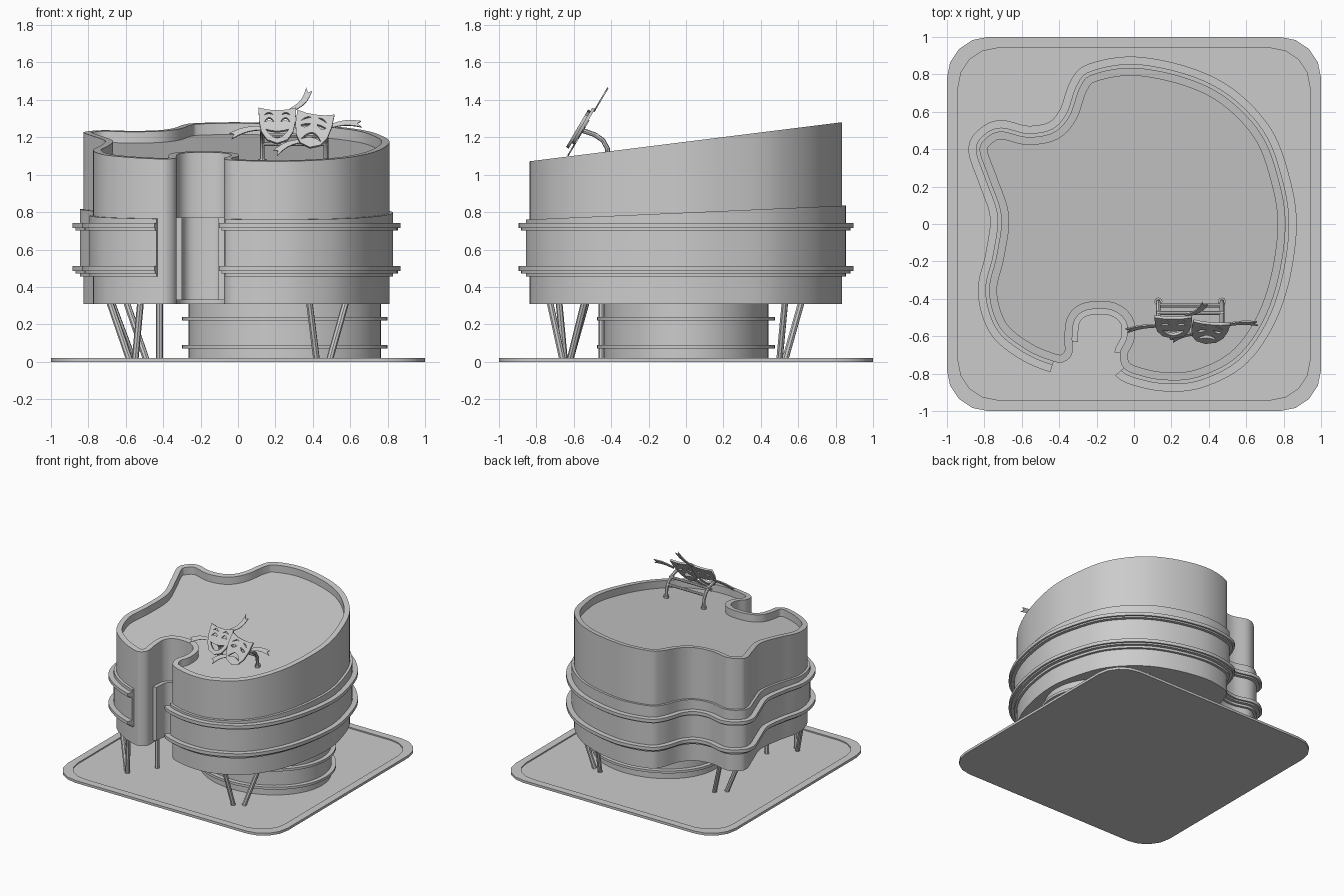
import bpy, bmesh, math
from mathutils import Vector, Matrix

cube = bpy.data.objects.get("Cube")
if cube:
    bpy.data.objects.remove(cube, do_unlink=True)

GREY = (0.6, 0.6, 0.6, 1)
mat = bpy.data.materials.new("plain grey")
mat.use_nodes = True
mat.diffuse_color = GREY
mat.node_tree.nodes["Principled BSDF"].inputs["Base Color"].default_value = GREY


def finish(name, mesh, smooth=True):
    mesh.materials.clear()
    mesh.materials.append(mat)
    ob = bpy.data.objects.new(name, mesh)
    bpy.context.collection.objects.link(ob)
    if smooth:
        bpy.ops.object.select_all(action='DESELECT')
        ob.select_set(True)
        bpy.context.view_layer.objects.active = ob
        bpy.ops.object.shade_smooth_by_angle(angle=math.radians(35))
    return ob


def loft(name, loops, ring=True, tube=False):
    """Skin rows of points; ring joins each row's ends, tube joins last row to first."""
    bm = bmesh.new()
    rows = [[bm.verts.new(p) for p in row] for row in loops]
    n, m = len(rows[0]), len(rows)
    for j in range(m if tube else m - 1):
        a, b = rows[j], rows[(j + 1) % m]
        for i in range(n if ring else n - 1):
            k = (i + 1) % n
            bm.faces.new((a[i], a[k], b[k], b[i]))
    if not tube:
        bm.faces.new(rows[0])
        bm.faces.new(rows[-1])
    if not ring:
        bm.faces.new([r[0] for r in rows])
        bm.faces.new([r[-1] for r in rows])
    bmesh.ops.recalc_face_normals(bm, faces=bm.faces)
    mesh = bpy.data.meshes.new(name)
    bm.to_mesh(mesh)
    bm.free()
    return finish(name, mesh)


def smooth_loop(pts, steps):
    """Closed Catmull-Rom curve through the points."""
    pts = [Vector(p) for p in pts]
    n, out = len(pts), []
    for i in range(n):
        a, b, c, d = (pts[(i + k) % n] for k in (-1, 0, 1, 2))
        for s in range(steps):
            t = s / steps
            out.append(0.5 * (2 * b + (c - a) * t + (2 * a - 5 * b + 4 * c - d) * t * t
                              + (3 * b - a - 3 * c + d) * t ** 3))
    return out


def offset(path, d):
    """Move a counter-clockwise closed path outward by d."""
    out = []
    for i, p in enumerate(path):
        t = (path[(i + 1) % len(path)] - path[i - 1]).normalized()
        out.append(p + Vector((t.y, -t.x)) * d)
    return out


def lift(path, z):
    return [(p.x, p.y, z(p.y) if callable(z) else z) for p in path]


def band(name, path, d0, d1, z0, z1, part=None):
    """Rectangular strip following the path between two offsets and heights."""
    inner, outer = offset(path, d0), offset(path, d1)
    if part:
        inner, outer = inner[part], outer[part]
    rows = [lift(inner, z0), lift(outer, z0), lift(outer, z1), lift(inner, z1)]
    return loft(name, rows, ring=part is None, tube=True)


def from_curve(name, curve, matrix=None, smooth=True):
    tmp = bpy.data.objects.new(name + " helper", curve)
    bpy.context.collection.objects.link(tmp)
    dg = bpy.context.evaluated_depsgraph_get()
    mesh = bpy.data.meshes.new_from_object(tmp.evaluated_get(dg))
    bpy.data.objects.remove(tmp, do_unlink=True)
    if matrix:
        mesh.transform(matrix)
    return finish(name, mesh, smooth)


def add_spline(curve, pts, cyclic):
    sp = curve.splines.new('POLY')
    sp.points.add(len(pts) - 1)
    for q, p in zip(sp.points, pts):
        q.co = (*p, 0, 1) if len(p) == 2 else (*p, 1)
    sp.use_cyclic_u = cyclic


def rod(name, pts, r):
    c = bpy.data.curves.new(name, 'CURVE')
    c.dimensions = '3D'
    c.bevel_depth, c.bevel_resolution, c.use_fill_caps = r, 2, True
    add_spline(c, pts, False)
    return from_curve(name, c)


def plate(name, outlines, matrix, thick=0.008):
    c = bpy.data.curves.new(name, 'CURVE')
    c.dimensions, c.fill_mode, c.extrude = '2D', 'BOTH', thick
    for o in outlines:
        add_spline(c, o, True)
    return from_curve(name, c, matrix, False)


# Ground slab with rounded corners and a raised rim
slab = [Vector((sx * 0.78, sy * 0.78)) + 0.22 * Vector((math.cos(a), math.sin(a)))
        for q, (sx, sy) in enumerate([(1, 1), (-1, 1), (-1, -1), (1, -1)])
        for a in [math.pi / 2 * (q + k / 4) for k in range(5)]]
rim = [p * 0.94 for p in slab]
loft("ground_slab", [lift(slab, 0), lift(slab, 0.02), lift(rim, 0.02), lift(rim, 0.01)])

# Lower drum with two ledges
drum = [Vector((0.25 + 0.515 * math.cos(a), 0.44 * math.sin(a)))
        for a in [math.tau * i / 56 for i in range(56)]]
loft("lower_drum", [lift(drum, 0.01), lift(drum, 0.32)])
for i, z in enumerate((0.07, 0.22)):
    band(f"drum_ledge_{i}", drum, -0.01, 0.035, z, z + 0.02)

# Main body outline: round right side, wavy left side, entrance notch in front
ROUND = [(-.055, -.77), (.03, -.81), (.17, -.835), (.34, -.82), (.54, -.72), (.68, -.54),
         (.77, -.3), (.81, 0), (.77, .25), (.68, .48), (.5, .67), (.28, .78), (0, .835),
         (-.22, .8), (-.29, .73), (-.345, .58), (-.43, .49), (-.57, .465), (-.71, .495),
         (-.79, .46), (-.825, .39), (-.77, .23), (-.71, .04), (-.735, -.17), (-.775, -.36),
         (-.72, -.55), (-.58, -.67), (-.43, -.735)]
NOTCH = [(-.37, -.735), (-.33, -.69), (-.33, -.6), (-.315, -.51), (-.25, -.46), (-.12, -.46),
         (-.045, -.52), (-.04, -.61), (-.075, -.69)]
STEPS = 6
wall = smooth_loop(ROUND + NOTCH, STEPS)
first_notch = len(ROUND)
facade = slice(0, (first_notch - 1) * STEPS + 1)
niche = slice((first_notch + 2) * STEPS - 2, (first_notch + 8) * STEPS + 1)


def top(y):
    return 1.07 + 0.125 * (y + 0.85)


def roof(y):
    return top(y) - 0.06


inside = offset(wall, -0.042)
loft("main_body", [lift(wall, 0.31), lift(wall, top), lift(inside, top), lift(inside, roof)])
band("facade_band", wall, -0.01, 0.02, 0.455, lambda y: 0.76 + 0.044 * (y + 0.85), facade)
for i, z in enumerate((0.485, 0.715)):
    band(f"facade_ledge_{i}", wall, 0, 0.06, z, z + 0.027, facade)
    band(f"facade_ledge_step_{i}", wall, 0, 0.045, z - 0.012, z + 0.004, facade)
band("entrance_panel", wall, -0.01, 0.03, 0.33, 0.77, niche)

# Splayed pillars: foot and head of each
PILLARS = [((.42, -.66), (.38, -.73)), ((.49, -.62), (.58, -.54)),
           ((-.58, -.62), (-.69, -.53)), ((-.55, -.65), (-.52, -.68)),
           ((-.56, .27), (-.68, .24)), ((-.49, .33), (-.6, .4)),
           ((.41, .53), (.38, .62)), ((.48, .5), (.58, .53)), ((-.42, -.45), (-.42, -.45))]
for i, (foot, head) in enumerate(PILLARS):
    rod(f"pillar_{i}", [(*foot, 0.01), (*head, 0.33)], 0.018)

# Sign: two tilted masks
TILT = Matrix.Translation((0.3, -0.545, 1.26)) @ Matrix.Rotation(math.radians(59.5), 4, 'X')


def crescent(cx, cy, w, h1, h2, tilt=0):
    ts = [k / 5 - 1 for k in range(11)]
    up = [(cx + w * t, cy + h1 * (1 - t * t) + tilt * t) for t in ts]
    low = [(cx + w * t, cy + h2 * (1 - t * t) + tilt * t) for t in ts[1:-1]]
    return up + low[::-1]


half = [(0, .092), (.05, .095), (.1, .108), (.098, .03), (.085, -.04), (.055, -.09), (0, -.112)]
face = half + [(-x, y) for x, y in half[-2:0:-1]]
happy = [face, crescent(0, -.025, .062, -.012, -.055)]
sad = [face, crescent(0, -.07, .055, .05, .02)]
for s in (-1, 1):
    happy += [crescent(s * .043, .02, .026, .026, .008), crescent(s * .045, .06, .026, .018, .01)]
    sad += [crescent(s * .043, .025, .026, -.016, .004, -s * .008),
            crescent(s * .045, .058, .026, .012, .004, -s * .014)]
plate("happy_mask", happy, TILT @ Matrix.Translation((-.09, 0, 0.004)))
plate("sad_mask", sad, TILT @ Matrix.Translation((.1, -.035, 0.018))
      @ Matrix.Rotation(math.radians(-9), 4, 'Z'))


def ribbon(a, b, bend):
    """Curved streamer with a forked end, from a to b."""
    a, b = Vector(a), Vector(b)
    side = Vector((a.y - b.y, b.x - a.x)).normalized()
    mid = [a.lerp(b, k / 8) + side * bend * math.sin(math.pi * k / 8) for k in range(9)]
    wide = [0.011 + 0.001 * k for k in range(9)]
    left = [m + side * w for m, w in zip(mid, wide)]
    right = [m - side * w for m, w in zip(mid, wide)]
    return [tuple(p) for p in left + [mid[7]] + right[::-1]]


RIBBONS = [((-.02, .1), (.08, .23), -.02), ((-.17, -.01), (-.34, -.06), -.015),
           ((.19, .0), (.36, .015), .015), ((.03, -.09), (-.1, -.165), -.015)]
for i, r in enumerate(RIBBONS):
    plate(f"ribbon_{i}", [ribbon(*r)], TILT @ Matrix.Translation((0, 0, -.006)), 0.004)

# Bent brackets and cross bars that hold the sign
for name, x in (("left_bracket", .47), ("right_bracket", .13)):
    rod(name, [(x, -.415, 1.05), (x, -.42, 1.14), (x, -.445, 1.185), (x, -.49, 1.215),
               (x, -.55, 1.235)], 0.013)
    rod(name + "_foot", [(x, -.415, 1.05), (x, -.415, 1.085)], 0.022)
for i, (y, z) in enumerate(((-.435, 1.165), (-.475, 1.21))):
    rod(f"cross_bar_{i}", [(.12, y, z), (.48, y, z)], 0.011)
